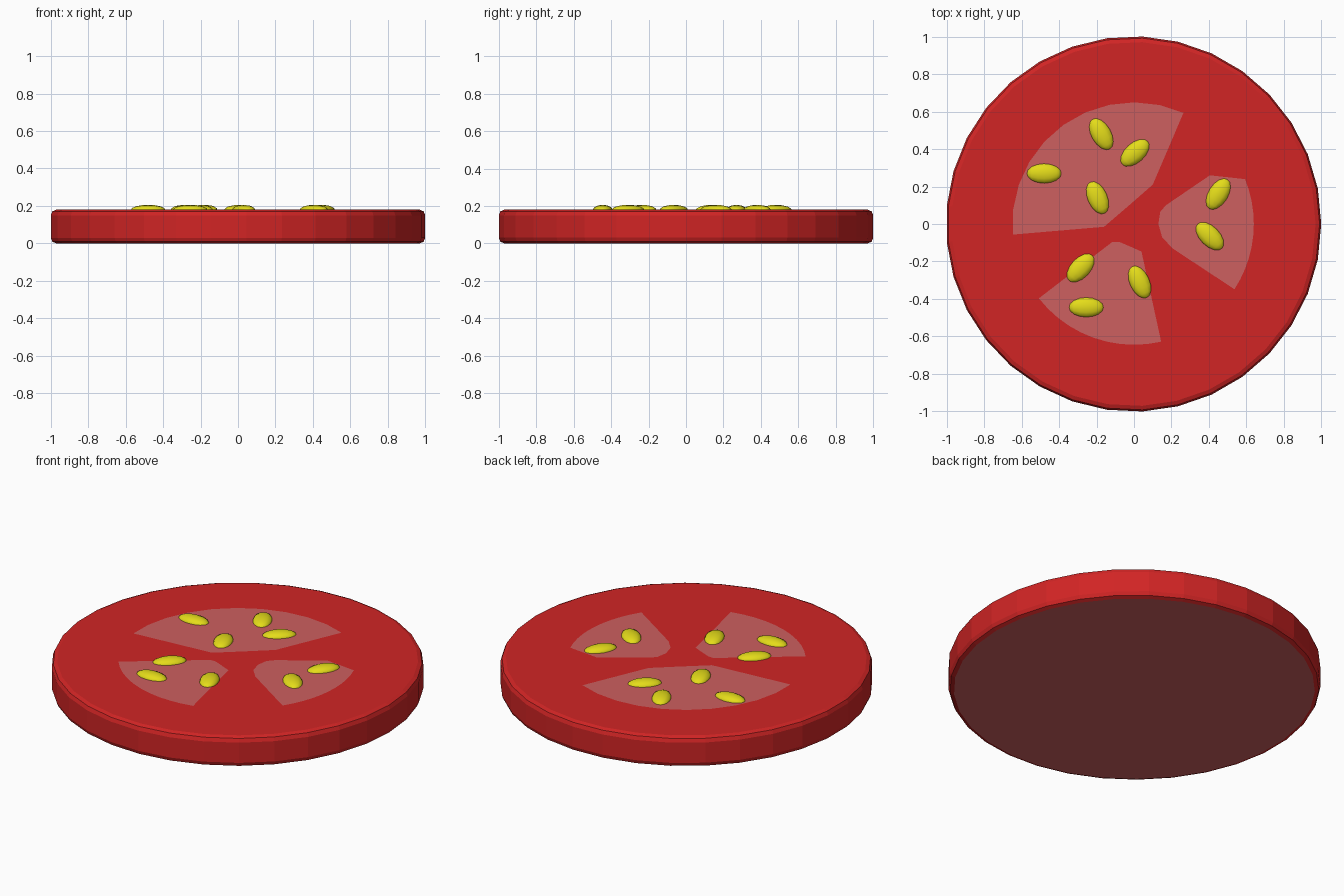
import bpy, bmesh
from math import cos, sin, pi, radians
from mathutils import Matrix

if "Cube" in bpy.data.objects:
    bpy.data.objects.remove(bpy.data.objects["Cube"])


def material(name, color):
    m = bpy.data.materials.new(name)
    m.diffuse_color = (*color, 1)
    m.use_nodes = True
    m.node_tree.nodes["Principled BSDF"].inputs["Base Color"].default_value = m.diffuse_color
    return m


RED = material("skin_red", (0.64, 0.018, 0.018))
PINK = material("pocket_pink", (0.61, 0.115, 0.115))
YELLOW = material("seed_yellow", (0.78, 0.72, 0.01))


def finish(name, bm, *mats):
    me = bpy.data.meshes.new(name)
    bm.to_mesh(me)
    bm.free()
    for m in mats:
        me.materials.append(m)
    ob = bpy.data.objects.new(name, me)
    bpy.context.collection.objects.link(ob)
    return ob


# Slice body: 33-sided disc with rounded rims and a pink underside
SIDES, H = 33, 0.18
R = 2 / (1 + cos(pi / SIDES))
B = 0.03
profile = [(R - B, 0), (R - B * 0.29, B * 0.29), (R, B),
           (R, H - B), (R - B * 0.29, H - B * 0.29), (R - B, H)]
bm = bmesh.new()
rings = [[bm.verts.new((r * cos(2 * pi * i / SIDES) + 1 - R, r * sin(2 * pi * i / SIDES), z))
          for i in range(SIDES)] for r, z in profile]
for lo, hi in zip(rings, rings[1:]):
    for i in range(SIDES):
        j = (i + 1) % SIDES
        bm.faces.new((lo[i], lo[j], hi[j], hi[i]))
bm.faces.new(rings[-1])
bm.faces.new(rings[0][::-1]).material_index = 1
finish("slice_body", bm, RED, PINK)


# Seed pockets: flat patches with a round outer edge and an irregular inner edge
def pocket(name, start, end, radius, inner):
    arc = [(radius * cos(radians(start + (end - start) * i / 10)),
            radius * sin(radians(start + (end - start) * i / 10))) for i in range(11)]
    bm = bmesh.new()
    f = bm.faces.new([bm.verts.new((x, y, H + 0.001)) for x, y in arc + inner])
    bmesh.ops.triangulate(bm, faces=[f], ngon_method='EAR_CLIP')
    finish(name, bm, PINK)


pocket("pocket_back", 66, 185, 0.65,
       [(-0.16, -0.015), (-0.185, 0.0), (-0.22, 0.02), (-0.14, 0.055), (-0.08, 0.075),
        (-0.02, 0.105), (0.04, 0.17), (0.10, 0.21)])
pocket("pocket_right", -33, 22, 0.64,
       [(0.43, 0.215), (0.405, 0.26), (0.17, 0.10), (0.14, 0.065), (0.13, 0.0),
        (0.15, -0.07), (0.205, -0.13)])
pocket("pocket_front", 218, 283, 0.645,
       [(0.04, -0.147), (0.0, -0.155), (-0.01, -0.125), (-0.05, -0.115), (-0.08, -0.095),
        (-0.115, -0.095), (-0.16, -0.14), (-0.24, -0.2)])

# Seeds: flattened ellipsoids lying half sunk in the pockets (x, y, angle)
SEEDS = [(-0.175, 0.48, -60), (0.005, 0.38, 42), (-0.48, 0.27, 0), (-0.195, 0.14, -66),
         (0.45, 0.16, 58), (0.405, -0.065, -45), (-0.285, -0.235, 47),
         (0.03, -0.31, -65), (-0.255, -0.445, 0)]
for n, (x, y, a) in enumerate(SEEDS, 1):
    bm = bmesh.new()
    bmesh.ops.create_uvsphere(bm, u_segments=12, v_segments=8, radius=1)
    bm.transform(Matrix.Translation((x, y, 0.178)) @ Matrix.Rotation(radians(a), 4, 'Z')
                 @ Matrix.Diagonal((0.093, 0.054, 0.028, 1)) @ Matrix.Rotation(pi / 2, 4, 'Y'))
    for f in bm.faces:
        f.smooth = True
    finish(f"seed_{n}", bm, YELLOW)
